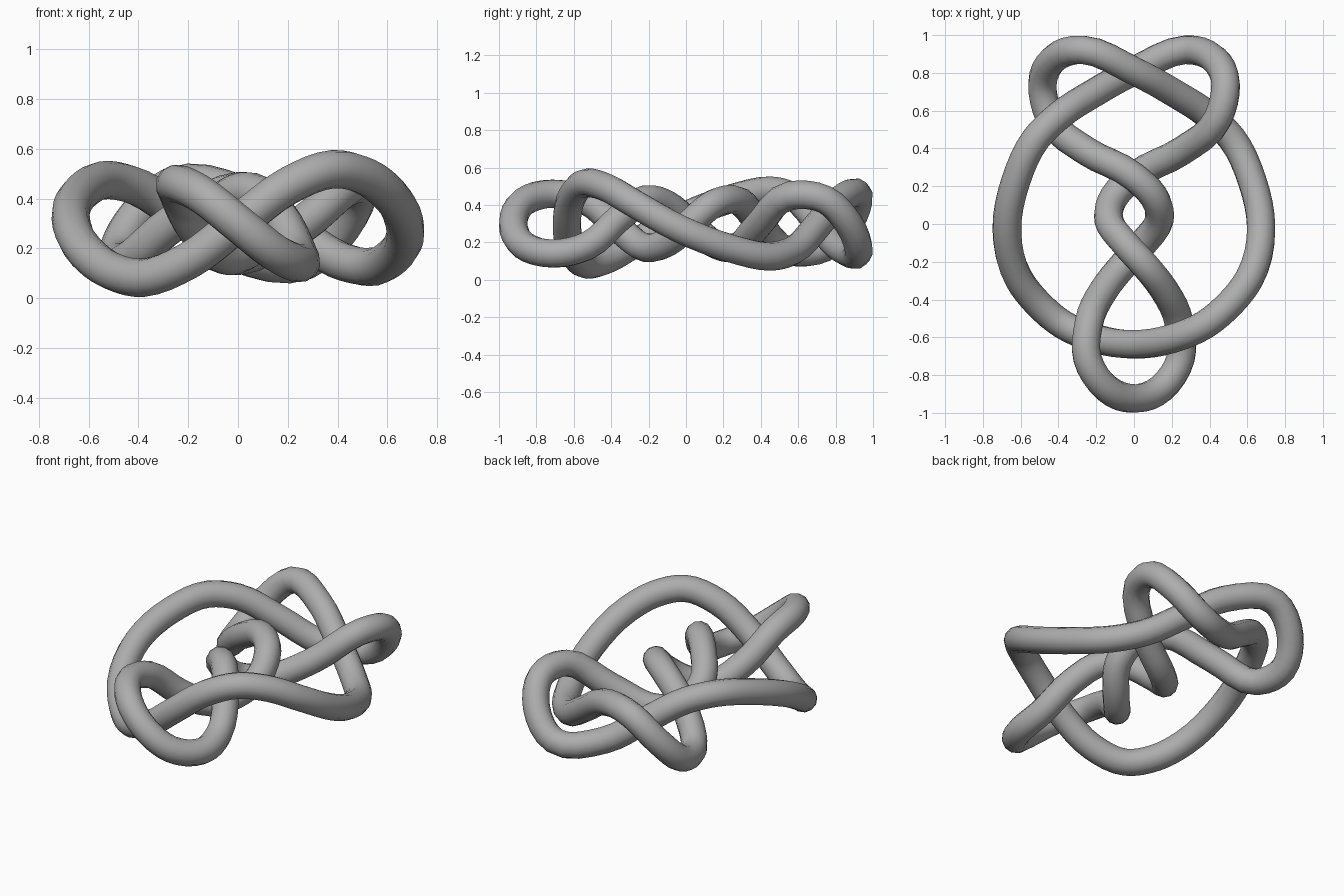
import bpy
import math
from mathutils import Vector

cube = bpy.data.objects.get("Cube")
if cube:
    bpy.data.objects.remove(cube, do_unlink=True)

MID_Z = 0.30
TUBE_RADIUS = 0.077

# Half of the knot's centre line, from the outer front to the front loop tip
half = [
    (0, -.637, .30), (-.20, -.607, .15), (-.38, -.53, .082), (-.51, -.42, .11),
    (-.61, -.29, .185), (-.673, -.03, .33), (-.625, .23, .43), (-.52, .45, .475),
    (-.40, .57, .445), (-.21, .695, .32), (0, .81, .18), (.27, .922, .15),
    (.425, .873, .295), (.485, .74, .43), (.445, .56, .45), (.25, .385, .29),
    (0, .25, .17), (-.105, .145, .195), (-.133, .02, .30), (-.05, -.10, .40),
    (.05, -.21, .43), (.16, -.35, .335), (.24, -.53, .18), (.247, -.71, .14),
    (.145, -.87, .185), (0, -.924, .30),
]

# The other half is the first one turned half round about the long axis
turned = [(-x, y, 2 * MID_Z - z) for x, y, z in half[1:-1]]
path = [Vector(p) for p in half + turned[::-1]]

# Closed smooth curve with a twelve-sided round section
curve = bpy.data.curves.new("knot_tube", 'CURVE')
curve.dimensions = '3D'
curve.bevel_depth = TUBE_RADIUS
curve.bevel_resolution = 4
curve.resolution_u = 4
spline = curve.splines.new('BEZIER')
spline.bezier_points.add(len(path) - 1)
spline.use_cyclic_u = True
for i, point in enumerate(spline.bezier_points):
    before, here, after = path[i - 1], path[i], path[(i + 1) % len(path)]
    # Weight the nearer neighbour more, which keeps uneven spans round
    back, ahead = here - before, after - here
    tangent = (back / back.length_squared + ahead / ahead.length_squared).normalized()
    point.co = here
    point.handle_left_type = point.handle_right_type = 'FREE'
    point.handle_left = here - tangent * back.length / 3
    point.handle_right = here + tangent * ahead.length / 3

knot = bpy.data.objects.new("knot_tube", curve)
bpy.context.collection.objects.link(knot)

# Plain grey
grey = bpy.data.materials.new("grey")
grey.use_nodes = True
colour = (0.42, 0.42, 0.42, 1)
grey.diffuse_color = colour
grey.node_tree.nodes["Principled BSDF"].inputs["Base Color"].default_value = colour
curve.materials.append(grey)

# Turn the tube into a mesh and shade it
bpy.ops.object.select_all(action='DESELECT')
knot.select_set(True)
bpy.context.view_layer.objects.active = knot
bpy.ops.object.convert(target='MESH')
bpy.ops.object.shade_smooth_by_angle(angle=math.radians(40))
